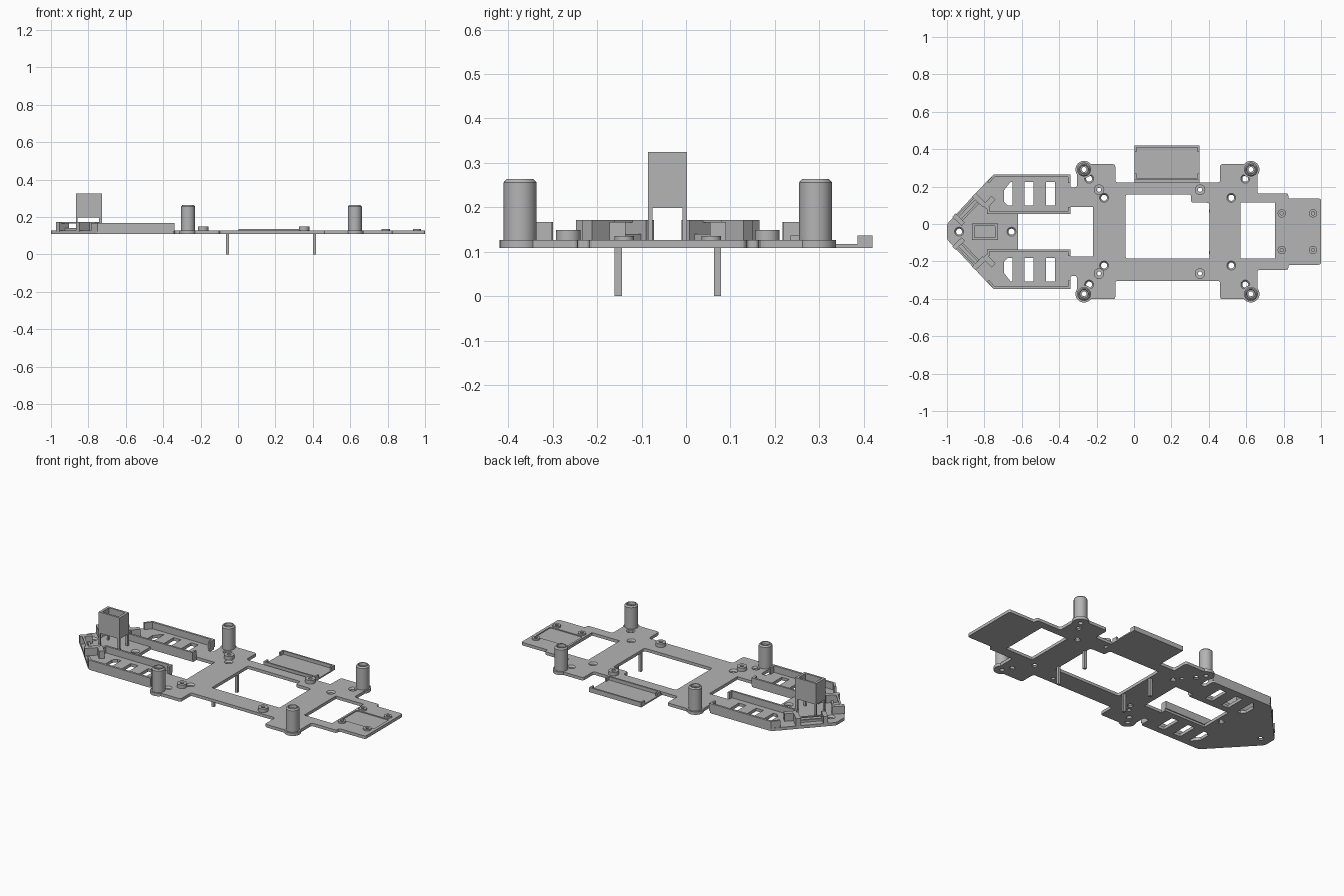
import bpy, bmesh
from math import cos, sin, pi
from mathutils import Vector, Matrix

if "Cube" in bpy.data.objects:
    bpy.data.objects.remove(bpy.data.objects["Cube"])

MID = -0.041            # symmetry line of the chassis
BOT, TOP = 0.109, 0.127  # deck underside and top

grey = bpy.data.materials.new("plain_grey")
grey.use_nodes = True
grey.diffuse_color = (0.46, 0.46, 0.46, 1)
grey.node_tree.nodes["Principled BSDF"].inputs["Base Color"].default_value = (0.46, 0.46, 0.46, 1)


def finish(name, bm, smooth=False):
    bmesh.ops.recalc_face_normals(bm, faces=bm.faces)
    mesh = bpy.data.meshes.new(name)
    bm.to_mesh(mesh)
    bm.free()
    mesh.materials.append(grey)
    ob = bpy.data.objects.new(name, mesh)
    bpy.context.collection.objects.link(ob)
    if smooth:
        bpy.ops.object.select_all(action='DESELECT')
        ob.select_set(True)
        bpy.context.view_layer.objects.active = ob
        bpy.ops.object.shade_smooth_by_angle(angle=0.6)
    return ob


def flip(p):
    return (p[0], 2 * MID - p[1])


def both(points):
    return list(points) + [flip(p) for p in points]


def rect(x0, x1, y0, y1):
    return [(x0, y0), (x1, y0), (x1, y1), (x0, y1)]


def circle(x, y, r, n=24):
    return [(x + r * cos(2 * pi * i / n), y + r * sin(2 * pi * i / n)) for i in range(n)]


def rounded(points, r):
    out = []
    for i, p in enumerate(points):
        a, b, c = Vector(points[i - 1]), Vector(p), Vector(points[(i + 1) % len(points)])
        d = min(r, (a - b).length * 0.4, (c - b).length * 0.4)
        p0, p2 = b + (a - b).normalized() * d, b + (c - b).normalized() * d
        for t in (0, 0.33, 0.67, 1):
            out.append(tuple(p0 * (1 - t) ** 2 + b * 2 * t * (1 - t) + p2 * t * t))
    return out


def prism(name, outline, z0, z1, holes=()):
    bm = bmesh.new()
    for loop in [outline, *holes]:
        vs = [bm.verts.new((x, y, z0)) for x, y in loop]
        for i in range(len(vs)):
            bm.edges.new((vs[i - 1], vs[i]))
    bmesh.ops.triangle_fill(bm, use_beauty=True, edges=bm.edges[:], normal=(0, 0, 1))
    ext = bmesh.ops.extrude_face_region(bm, geom=bm.faces[:])
    moved = [g for g in ext["geom"] if isinstance(g, bmesh.types.BMVert)]
    bmesh.ops.translate(bm, verts=moved, vec=(0, 0, z1 - z0))
    return finish(name, bm)


def lathe(name, x, y, profile, n=32):
    # closed (radius, height) profile turned into a ring
    bm = bmesh.new()
    rings = [[bm.verts.new((*p, z)) for p in circle(x, y, r, n)] for r, z in profile]
    for k in range(len(rings)):
        a, b = rings[k - 1], rings[k]
        for i in range(n):
            bm.faces.new((a[i - 1], a[i], b[i], b[i - 1]))
    return finish(name, bm, True)


def box(name, x0, x1, y0, y1, z0, z1):
    return prism(name, rect(x0, x1, y0, y1), z0, z1)


# Feature positions
posts = both([(-0.267, 0.2915), (0.625, 0.2915)])
screw_holes = both([(-0.24, 0.242), (-0.16, 0.14), (0.52, 0.14), (0.595, 0.242)])
screw_holes += [(-0.935, MID), (-0.655, MID)]
bosses = both([(-0.187, 0.183), (0.353, 0.183)])
pad_bosses = both([(0.79, 0.057), (0.957, 0.057)])

# Main deck with all its openings
half = [(-1, 0), (-0.78, 0.235), (-0.75, 0.265), (-0.34, 0.265), (-0.34, 0.195),
        (-0.305, 0.195), (-0.305, 0.32), (-0.10, 0.32), (-0.10, 0.222), (0.46, 0.222),
        (0.46, 0.32), (0.66, 0.32), (0.66, 0.163), (0.825, 0.163), (0.825, 0.136), (1, 0.136)]
outline = rounded(half + [flip(p) for p in reversed(half)], 0.014)

bay_half = [(-0.62, 0.06), (-0.34, 0.06), (-0.34, 0.092), (-0.22, 0.092)]
openings = [
    bay_half + [flip(p) for p in reversed(bay_half)],
    rounded([(-0.045, -0.185), (0.405, -0.185), (0.405, 0.11), (0.385, 0.115),
             (0.305, 0.115), (0.305, 0.158), (-0.045, 0.158)], 0.012),
    rect(0.57, 0.755, -0.185, 0.115),
    rounded(rect(0.768, 0.982, -0.115, 0.033), 0.012),
]
slots = [[(-0.695, 0.18), (-0.66, 0.225), (-0.65, 0.225), (-0.65, 0.10), (-0.675, 0.10), (-0.695, 0.12)],
         rect(-0.585, -0.537, 0.10, 0.225), rect(-0.47, -0.422, 0.10, 0.225)]
for s in slots:
    openings += [s, [flip(p) for p in s]]
openings += [circle(x, y, 0.025) for x, y in screw_holes]
openings += [circle(x, y, 0.013) for x, y in posts]
openings += [circle(x, y, 0.011) for x, y in bosses]
prism("deck", outline, BOT, TOP, openings)
box("rear_pad_floor", 0.765, 0.985, -0.12, 0.038, BOT, TOP - 0.006)

# Countersunk rims, standoffs and screw bosses
for p in screw_holes:
    lathe("countersunk_hole", *p, [(0.026, BOT), (0.016, BOT), (0.016, 0.117), (0.024, TOP), (0.026, TOP)])
for p in posts:
    lathe("standoff", *p, [(0.046, BOT), (0.046, TOP), (0.037, TOP), (0.037, 0.256), (0.030, 0.264),
                           (0.024, 0.264), (0.022, 0.248), (0.013, 0.248), (0.013, BOT)])
for p in bosses:
    lathe("screw_boss", *p, [(0.028, 0.12), (0.028, 0.149), (0.011, 0.149), (0.011, 0.12)])
for p in pad_bosses:
    lathe("pad_boss", *p, [(0.022, 0.115), (0.022, 0.136), (0.009, 0.136), (0.009, 0.115)])

# Locating pins under the deck
for x in (-0.056, 0.409):
    for y in (0.0705, 2 * MID - 0.0705):
        box("locating_pin", x - 0.008, x + 0.008, y - 0.008, y + 0.008, 0, BOT + 0.005)

# Side tray with corner-returned lips
box("tray_floor", 0.004, 0.35, 0.215, 0.42, BOT, 0.117)
for name, y_wall, s in (("tray_outer_lip", 0.42, -1), ("tray_inner_lip", 0.235, 1)):
    lip = [(0.004, y_wall), (0.35, y_wall), (0.35, y_wall + s * 0.034), (0.34, y_wall + s * 0.034),
           (0.34, y_wall + s * 0.01), (0.014, y_wall + s * 0.01),
           (0.014, y_wall + s * 0.034), (0.004, y_wall + s * 0.034)]
    prism(name, lip, BOT, 0.137)

# Battery channel walls on the two front arms
outer = [(-0.785, 0.225), (-0.75, 0.265), (-0.34, 0.265), (-0.34, 0.22), (-0.352, 0.22),
         (-0.352, 0.252), (-0.745, 0.252), (-0.775, 0.217)]
inner = [(-0.785, 0.09), (-0.785, 0.054), (-0.34, 0.054), (-0.34, 0.09), (-0.352, 0.09),
         (-0.352, 0.066), (-0.773, 0.066), (-0.773, 0.09)]
for side in (lambda p: p, flip):
    prism("channel_outer_wall", [side(p) for p in outer], TOP - 0.005, 0.167)
    prism("channel_inner_wall", [side(p) for p in inner], TOP - 0.005, 0.167)

# Nose sensor mounts: drilled blocks standing across each slanted edge
def nose_block(name, cx, cy, along, across, z0, z1, mirror, bore=False):
    u, v = Vector((0.69, 0.72)), Vector((0.72, -0.69))
    c = Vector((cx, cy))
    pts = [c + u * a * along / 2 + v * b * across / 2 for a, b in ((-1, -1), (1, -1), (1, 1), (-1, 1))]
    prism(name, [flip(p) if mirror else tuple(p) for p in pts], z0, z1)


for m in (False, True):
    nose_block("nose_tip_block", -0.938, 0.023, 0.025, 0.07, TOP - 0.005, 0.172, m)
    nose_block("nose_shoulder_block", -0.828, 0.128, 0.028, 0.08, TOP - 0.005, 0.172, m)
    nose_block("nose_inner_block", -0.775, 0.115, 0.07, 0.03, TOP - 0.005, 0.172, m)
    nose_block("nose_low_rail", -0.875, 0.07, 0.14, 0.012, TOP - 0.005, 0.140, m)
    nose_block("nose_top_bar", -0.895, 0.090, 0.14, 0.012, 0.166, 0.172, m)

# Raised open socket on four thin legs
prism("socket_box", rect(-0.867, -0.728, -0.085, 0.002), 0.198, 0.325,
      [rect(-0.852, -0.743, -0.073, -0.010)])
box("socket_floor", -0.86, -0.735, -0.08, -0.003, 0.198, 0.206)
for y in (-0.085, -0.008):
    box("socket_rear_leg", -0.743, -0.728, y, y + 0.010, TOP - 0.005, 0.20)
    box("socket_front_leg", -0.867, -0.857, y, y + 0.010, TOP - 0.005, 0.20)
